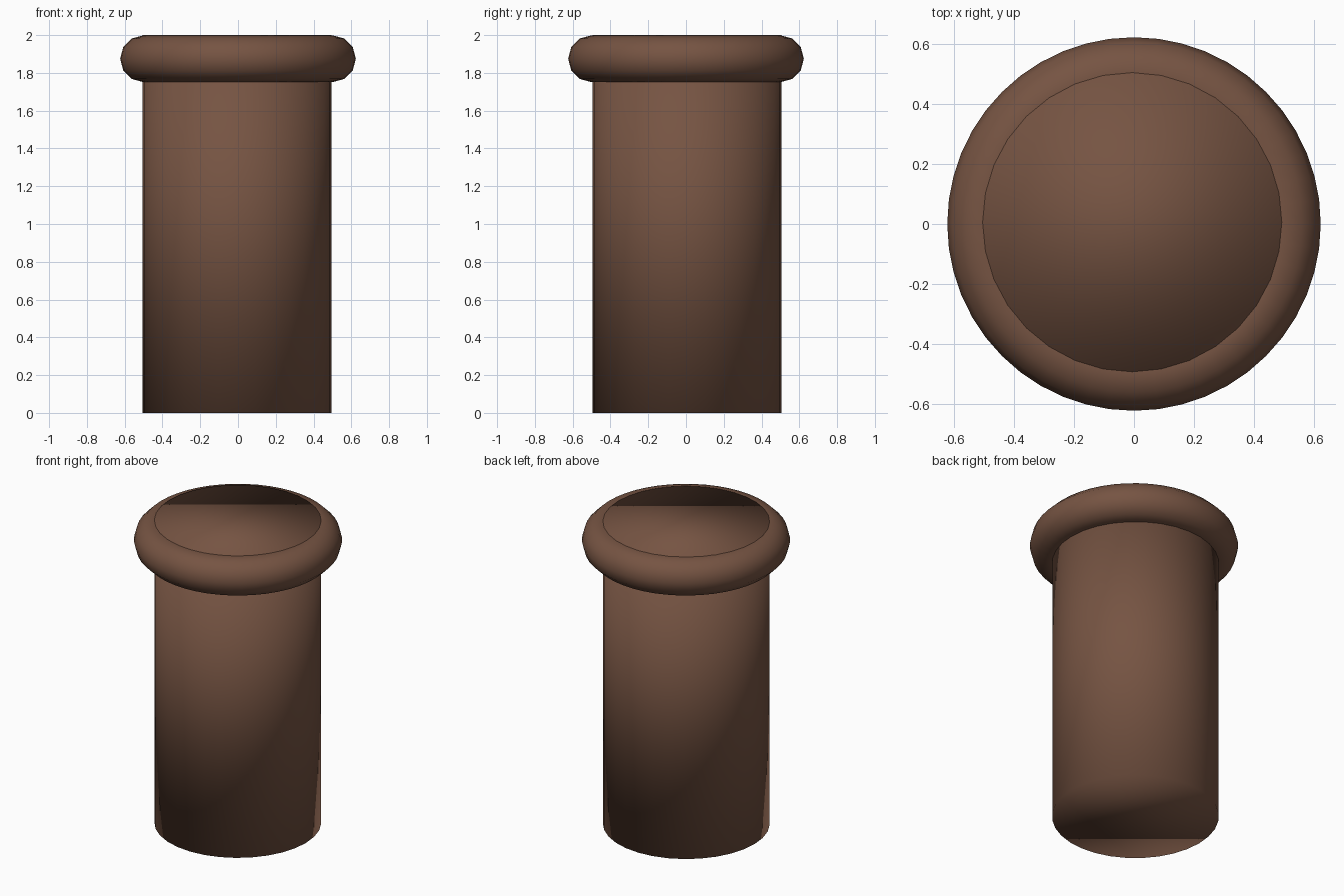
import bpy

if "Cube" in bpy.data.objects:
    bpy.data.objects.remove(bpy.data.objects["Cube"])

# single brown colour
brown = bpy.data.materials.new("brown")
brown.diffuse_color = (0.18, 0.088, 0.055, 1.0)
brown.use_nodes = True
brown.node_tree.nodes["Principled BSDF"].inputs["Base Color"].default_value = brown.diffuse_color


def finish(name):
    obj = bpy.context.object
    obj.name = name
    obj.data.materials.append(brown)
    bpy.ops.object.shade_smooth()
    return obj


# solid post, closed at both ends, set very slightly off-centre
bpy.ops.mesh.primitive_cylinder_add(vertices=32, radius=0.5, depth=2.0,
                                    location=(-0.006, 0.006, 1.0))
finish("post")

# rounded ring around the top, just level with the cap
bpy.ops.mesh.primitive_torus_add(major_segments=48, minor_segments=12,
                                 major_radius=0.5, minor_radius=0.124,
                                 location=(0, 0, 1.875))
finish("top_ring")
